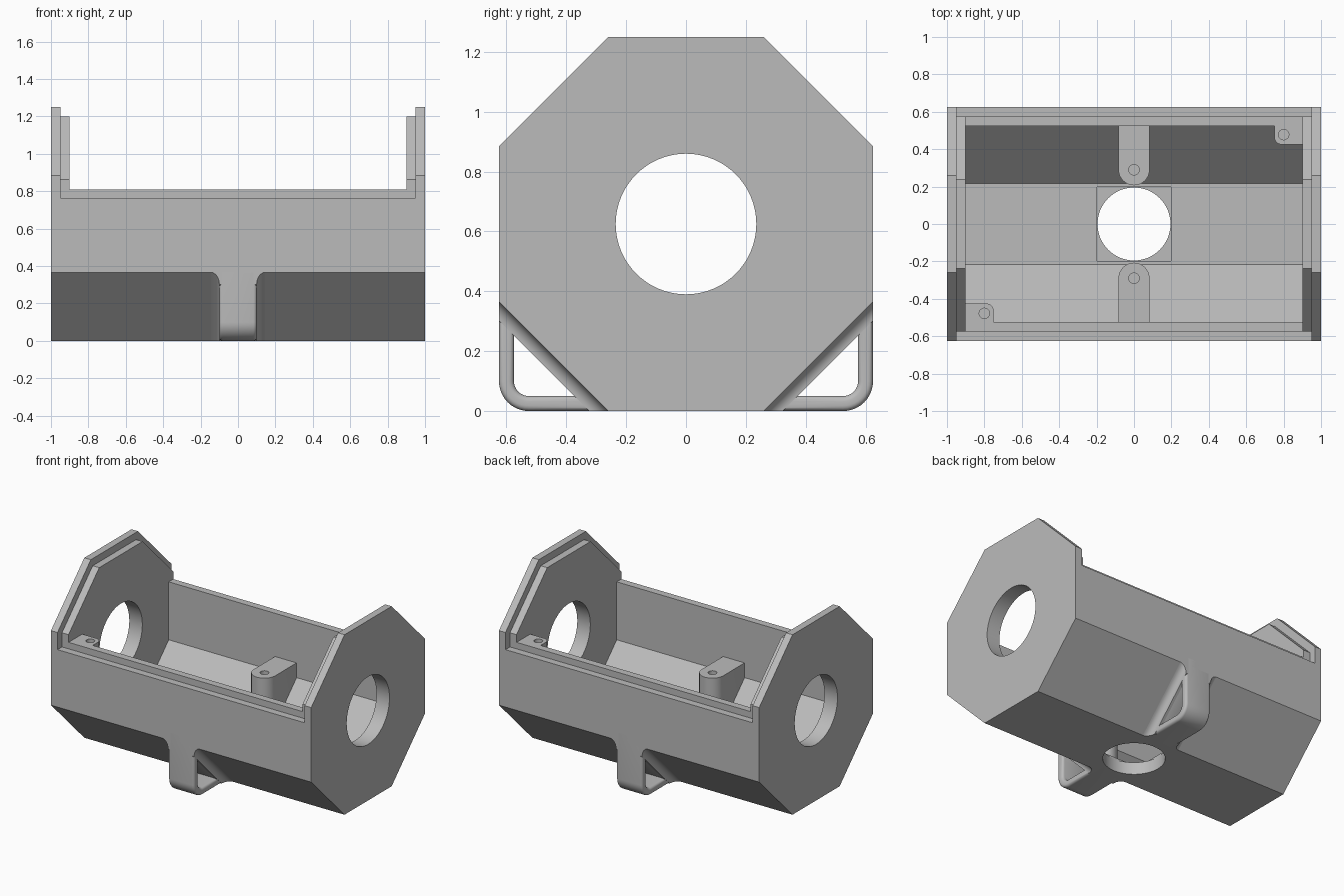
import bpy, bmesh, math
from math import sin, cos, pi, radians

cube = bpy.data.objects.get("Cube")
if cube:
    bpy.data.objects.remove(cube, do_unlink=True)

grey = bpy.data.materials.new("plain grey")
grey.use_nodes = True
COLOUR = (0.5, 0.5, 0.5, 1)
grey.diffuse_color = COLOUR
grey.node_tree.nodes["Principled BSDF"].inputs["Base Color"].default_value = COLOUR

R = 0.625            # half the width across flats, also the height of the axis
K = math.tan(pi / 8)


def finish(name, bm):
    bmesh.ops.recalc_face_normals(bm, faces=bm.faces)
    me = bpy.data.meshes.new(name)
    bm.to_mesh(me)
    bm.free()
    ob = bpy.data.objects.new(name, me)
    bpy.context.collection.objects.link(ob)
    me.materials.append(grey)
    return ob


def prism(name, points, offset):
    """Extrude a closed loop of 3D points by an offset."""
    bm = bmesh.new()
    face = bm.faces.new([bm.verts.new(p) for p in points])
    ext = bmesh.ops.extrude_face_region(bm, geom=[face])
    verts = [v for v in ext["geom"] if isinstance(v, bmesh.types.BMVert)]
    bmesh.ops.translate(bm, verts=verts, vec=offset)
    return finish(name, bm)


def octagon(name, inset, half_length):
    r = R - inset
    ring = [(r / cos(pi / 8) * cos(pi / 8 + i * pi / 4),
             R + r / cos(pi / 8) * sin(pi / 8 + i * pi / 4)) for i in range(8)]
    return prism(name, [(-half_length, y, z) for y, z in ring], (2 * half_length, 0, 0))


def box(name, x, y, z0, z1):
    return prism(name, [(-x, -y, z0), (x, -y, z0), (x, y, z0), (-x, y, z0)], (0, 0, z1 - z0))


def upright_cylinder(name, x, y, r, z0, z1, n=32):
    pts = [(x + r * cos(2 * pi * i / n), y + r * sin(2 * pi * i / n), z0) for i in range(n)]
    return prism(name, pts, (0, 0, z1 - z0))


def combine(ob, other, operation):
    mod = ob.modifiers.new("combine", "BOOLEAN")
    mod.operation, mod.solver, mod.object = operation, "EXACT", other
    bpy.context.view_layer.objects.active = ob
    bpy.ops.object.modifier_apply(modifier=mod.name)
    bpy.data.objects.remove(other, do_unlink=True)


# Hollow octagonal housing with open top
body = octagon("housing", 0, 1)
combine(body, octagon("cavity", 0.1, 0.9), "DIFFERENCE")
combine(body, box("opening", 0.9, 1, 0.81, 2), "DIFFERENCE")

# Rabbet for the lid around the opening
rabbet = box("rabbet", 0.95, 1, 0.765, 2)
combine(rabbet, octagon("rabbet_core", 0.05, 1.2), "DIFFERENCE")
combine(body, rabbet, "DIFFERENCE")

# Round openings in both ends, and in the floor with its shallow square seat
n = 64
bore = [(-1.2, 0.235 * cos(2 * pi * i / n), R + 0.235 * sin(2 * pi * i / n)) for i in range(n)]
combine(body, prism("end_bore", bore, (2.4, 0, 0)), "DIFFERENCE")
combine(body, upright_cylinder("floor_bore", 0, 0, 0.195, -0.1, 0.2, n), "DIFFERENCE")
combine(body, box("floor_seat", 0.197, 0.197, 0.085, 0.2), "DIFFERENCE")

# Screw posts: a round-nosed middle one and a corner one on each side
for s in (1, -1):
    nose = [(0.083 * cos(pi + pi * i / 16), 0.29 + 0.083 * sin(pi + pi * i / 16))
            for i in range(17)]
    middle = nose + [(0.083, 0.56), (-0.083, 0.56)]
    curve = [(0.79 + 0.04 * cos(pi + pi * i / 16), 0.465 + 0.04 * sin(pi + pi * i / 16))
             for i in range(9)]
    corner = curve + [(0.93, 0.425), (0.93, 0.55), (0.75, 0.55)]
    for outline, top, hx, hy in ((middle, 0.51, 0, 0.29), (corner, 0.81, 0.8, 0.478)):
        post = prism("post", [(s * x, s * y, 0.06) for x, y in outline], (0, 0, top - 0.06))
        combine(post, octagon("post_limit", 0.05, 0.95), "INTERSECT")
        combine(body, post, "UNION")
        hole = upright_cylinder("screw_hole", s * hx, s * hy, 0.028, top - 0.15, top + 0.1, 24)
        combine(body, hole, "DIFFERENCE")

parts = [body]


def foot(name, s):
    """Triangular loop foot with softened edges, open through the middle."""
    arc = [-pi / 2 + pi / 2 * i / 10 for i in range(11)]
    outer = [(0.2, 0)] + [(0.525 + 0.1 * cos(a), 0.1 + 0.1 * sin(a)) for a in arc] + [(R, 0.42)]
    inner = [(0.37, 0.05)] + [(0.525 + 0.05 * cos(a), 0.1 + 0.05 * sin(a)) for a in arc] + [(0.575, 0.255)]
    # Cross-section of the strap: sideways position and share of the way inwards
    section = []
    for sx, st in ((1, 0), (1, 1), (-1, 1), (-1, 0)):
        quarter = []
        for i in range(5):
            a = pi / 2 * i / 4
            t = 0.35 * (1 - sin(a))
            x = 0.1 - 0.018 * (1 - cos(a))
            quarter.append((sx * x, 1 - t if st else t))
        if (sx > 0) != (st > 0):
            quarter.reverse()
        section += quarter
    bm = bmesh.new()
    rings = [[bm.verts.new((x, s * (o[0] + (i[0] - o[0]) * t), o[1] + (i[1] - o[1]) * t))
              for x, t in section] for o, i in zip(outer, inner)]
    for k in range(len(rings)):
        a, b = rings[k - 1], rings[k]
        for j in range(len(section)):
            bm.faces.new((a[j - 1], a[j], b[j], b[j - 1]))
    return finish(name, bm)


def fillet(name, s, side):
    """Concave blend between a foot and the sloping wall."""
    r, d = 0.045, math.sqrt(0.5)
    profile = [(0.08, -0.02), (0.1 + r, -0.02)]
    profile += [(0.1 + r - r * sin(pi * i / 16), r - r * cos(pi * i / 16)) for i in range(9)]
    profile += [(0.08, r)]
    y0 = R * K - 0.1
    pts = [(side * x, s * (y0 + h * d), -0.1 - h * d) for x, h in profile]
    ob = prism(name, pts, (0, s * 0.55, 0.55))
    combine(ob, box("fillet_limit", 0.5, R, 0, 1), "INTERSECT")
    return ob


for s, label in ((-1, "front"), (1, "back")):
    parts.append(foot(label + "_foot", s))
    for side, hand in ((1, "left"), (-1, "right")):
        parts.append(fillet(f"{label}_foot_{hand}_fillet", s, side))

# Smooth the curved surfaces and keep the corners sharp
bpy.ops.object.select_all(action="DESELECT")
for ob in parts:
    ob.select_set(True)
bpy.context.view_layer.objects.active = body
bpy.ops.object.shade_smooth_by_angle(angle=radians(30))
